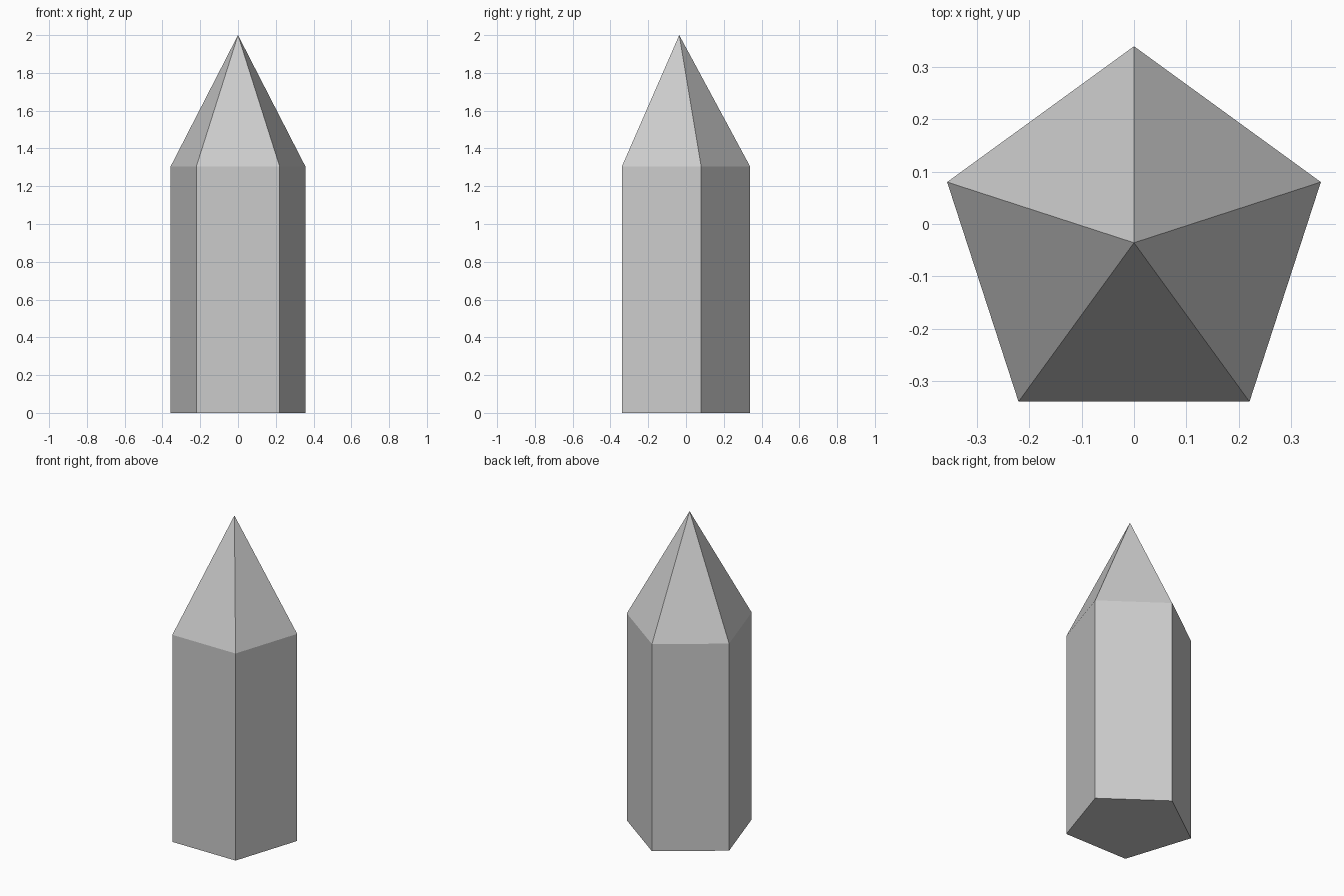
import bpy, bmesh
from math import sin, cos, tau, pi

if "Cube" in bpy.data.objects:
    bpy.data.objects.remove(bpy.data.objects["Cube"])

SIDES, RADIUS = 5, 0.375
SHOULDER, TIP = 1.305, 2.0
CENTRE_Y = -RADIUS * (1 - cos(pi / SIDES)) / 2  # centres the pentagon's bounds on y = 0

bm = bmesh.new()

# Pentagonal base, one corner pointing to the back
ring = [bm.verts.new((RADIUS * sin(tau * i / SIDES),
                      CENTRE_Y + RADIUS * cos(tau * i / SIDES), 0))
        for i in range(SIDES)]
base = bm.faces.new(ring)

# Straight shaft walls
top = [bm.verts.new((v.co.x, v.co.y, SHOULDER)) for v in ring]
tip = bm.verts.new((0, CENTRE_Y, TIP))
for i in range(SIDES):
    j = (i + 1) % SIDES
    bm.faces.new((ring[i], ring[j], top[j], top[i]))
    # Pointed facet above each wall
    bm.faces.new((top[i], top[j], tip))

bmesh.ops.recalc_face_normals(bm, faces=bm.faces)
mesh = bpy.data.meshes.new("crystal")
bm.to_mesh(mesh)
bm.free()
bpy.context.collection.objects.link(bpy.data.objects.new("crystal", mesh))
